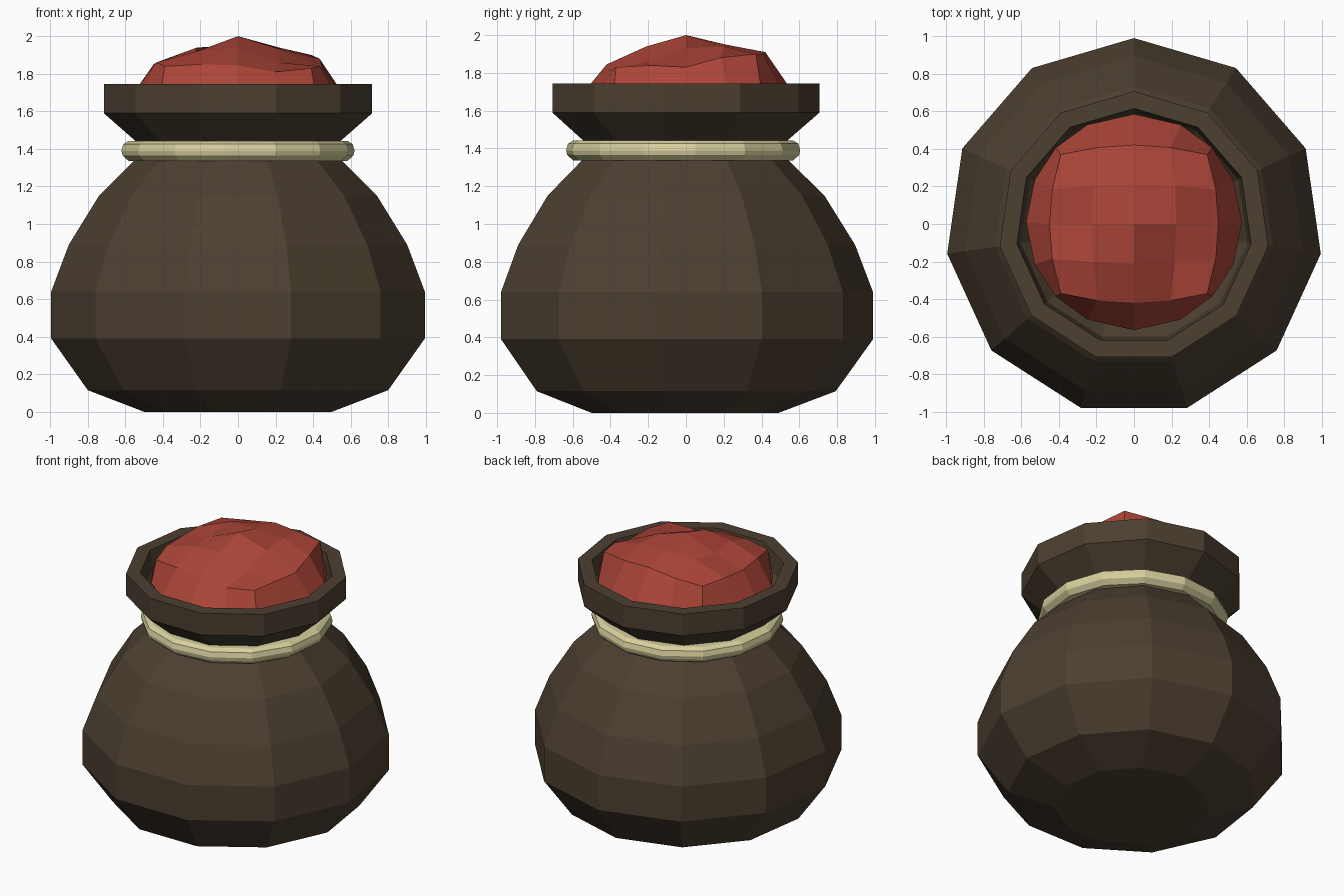
import bpy, bmesh, math
from mathutils import Vector

cube = bpy.data.objects.get("Cube")
if cube:
    bpy.data.objects.remove(cube, do_unlink=True)


def material(name, color):
    mat = bpy.data.materials.new(name)
    mat.use_nodes = True
    mat.diffuse_color = (*color, 1)
    mat.node_tree.nodes["Principled BSDF"].inputs["Base Color"].default_value = (*color, 1)
    return mat


def finish(name, bm, mat):
    bmesh.ops.recalc_face_normals(bm, faces=bm.faces)
    mesh = bpy.data.meshes.new(name)
    bm.to_mesh(mesh)
    bm.free()
    mesh.materials.append(mat)
    obj = bpy.data.objects.new(name, mesh)
    bpy.context.collection.objects.link(obj)
    return obj


def bridge(bm, low, high):
    for i in range(len(low)):
        j = (i + 1) % len(low)
        bm.faces.new((low[i], low[j], high[j], high[i]))


def lathe(name, profile, sides, mat, start=math.pi / 2, closed=False):
    """Spin a (radius, height) profile about the bag's axis."""
    bm = bmesh.new()
    rings = []
    for r, z in profile:
        angles = [start + math.tau * k / sides for k in range(sides)]
        rings.append([bm.verts.new((r * math.cos(a), r * math.sin(a) - 0.015, z)) for a in angles])
    for low, high in zip(rings, rings[1:]):
        bridge(bm, low, high)
    if closed:
        bridge(bm, rings[-1], rings[0])
    else:
        bm.faces.new(rings[0])
        bm.faces.new(rings[-1])
    return finish(name, bm, mat)


brown = material("dark brown cloth", (0.072, 0.050, 0.030))
cream = material("cream cord", (0.68, 0.63, 0.34))
red = material("red filling", (0.42, 0.060, 0.040))

# Sack with flared rim and hollow mouth
lathe("sack", [(0.505, 0), (0.808, 0.115), (1.005, 0.39), (1.005, 0.64), (0.91, 0.89),
               (0.748, 1.15), (0.56, 1.335), (0.52, 1.39), (0.555, 1.445), (0.722, 1.59),
               (0.722, 1.745), (0.63, 1.745), (0.61, 1.62), (0.5, 1.5)], 11, brown)

# Cord tied around the neck
lathe("neck_cord", [(0.5, 1.335), (0.585, 1.335), (0.618, 1.365), (0.624, 1.39),
                    (0.614, 1.425), (0.585, 1.443), (0.5, 1.443)], 14, cream,
      start=math.radians(6), closed=True)

# Lumpy filling: a bowed grid of heights with a rounded skirt
heights = [(1.84, 1.85, 1.845, 1.81, 1.83),
           (1.86, 1.92, 1.94, 1.86, 1.84),
           (1.85, 1.91, 2.00, 1.93, 1.83),
           (1.86, 1.94, 1.95, 1.94, 1.88),
           (1.86, 1.88, 1.91, 1.90, 1.90)]
bm = bmesh.new()
grid = []
for j, row in enumerate(heights):
    v = j / 2 - 1
    grid.append([])
    for i, z in enumerate(row):
        u = i / 2 - 1
        x = u * (0.39 + 0.06 * (1 - v * v))
        y = v * (0.37 + 0.05 * (1 - u * u))
        grid[j].append(bm.verts.new((x, y, z)))
for j in range(4):
    for i in range(4):
        bm.faces.new((grid[j][i], grid[j][i + 1], grid[j + 1][i + 1], grid[j + 1][i]))
edge = (grid[0][:4] + [grid[j][4] for j in range(4)]
        + grid[4][:0:-1] + [grid[j][0] for j in range(4, 0, -1)])
for r, z in ((0.575, 1.67), (0.46, 1.48)):
    ring = []
    for vert in edge:
        out = Vector((vert.co.x, vert.co.y, 0)).normalized() * r
        ring.append(bm.verts.new((out.x, out.y + 0.01, z)))
    bridge(bm, ring, edge)
    edge = ring
bm.faces.new(edge)
finish("filling", bm, red)
